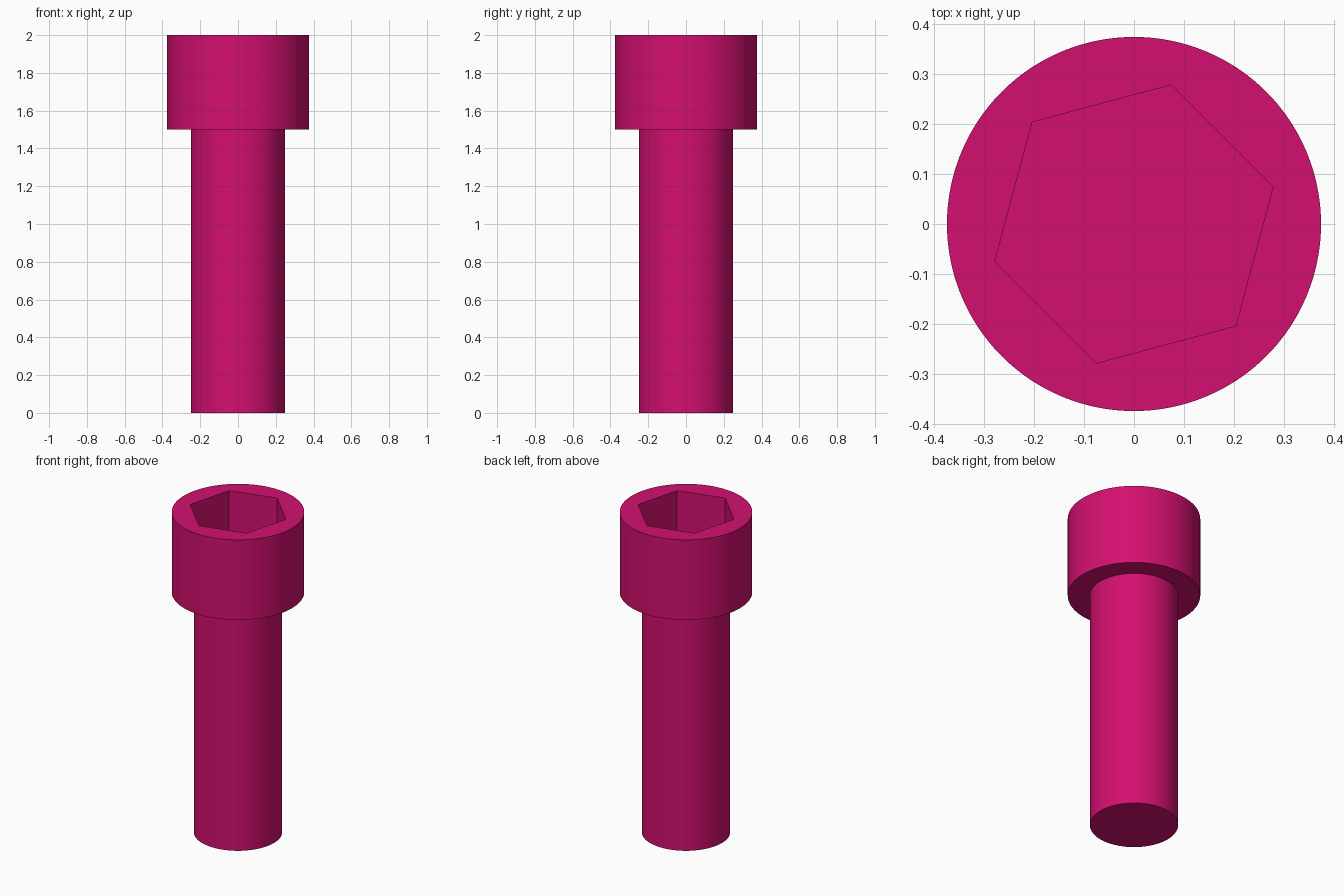
import bpy
import bmesh
import math

cube = bpy.data.objects.get("Cube")
if cube:
    bpy.data.objects.remove(cube, do_unlink=True)

# Single magenta finish
COLOUR = (0.65, 0.005, 0.16, 1.0)
magenta = bpy.data.materials.new("magenta")
magenta.use_nodes = True
magenta.diffuse_color = COLOUR
magenta.node_tree.nodes["Principled BSDF"].inputs["Base Color"].default_value = COLOUR


def turned_solid(name, profile, sides, turn=0.0):
    """Closed solid from a list of (radius, height) rings, bottom to top."""
    bm = bmesh.new()
    rings = []
    for radius, z in profile:
        angles = [turn + math.tau * i / sides for i in range(sides)]
        rings.append([bm.verts.new((radius * math.cos(a), radius * math.sin(a), z))
                      for a in angles])
    for low, high in zip(rings, rings[1:]):
        for i in range(sides):
            j = (i + 1) % sides
            bm.faces.new((low[i], low[j], high[j], high[i]))
    bm.faces.new(rings[0][::-1])
    bm.faces.new(rings[-1])
    mesh = bpy.data.meshes.new(name)
    bm.to_mesh(mesh)
    bm.free()
    mesh.materials.append(magenta)
    obj = bpy.data.objects.new(name, mesh)
    bpy.context.collection.objects.link(obj)
    return obj


# Shank and cylindrical head as one turned body
SHANK_R, HEAD_R, HEAD_Z, TOP_Z = 0.25, 0.375, 1.5, 2.0
bolt = turned_solid("socket_head_bolt",
                    [(SHANK_R, 0), (SHANK_R, HEAD_Z), (HEAD_R, HEAD_Z), (HEAD_R, TOP_Z)],
                    sides=128)

# Hexagonal socket, 0.5 across flats, sunk into the head
SOCKET_DEPTH = 0.35
SOCKET_R = 0.25 / math.cos(math.radians(30))
cutter = turned_solid("socket_cutter",
                      [(SOCKET_R, TOP_Z - SOCKET_DEPTH), (SOCKET_R, TOP_Z + 0.1)],
                      sides=6, turn=math.radians(15))
cutter.hide_render = True

cut = bolt.modifiers.new("hex_socket", "BOOLEAN")
cut.operation = "DIFFERENCE"
cut.solver = "EXACT"
cut.object = cutter

bpy.ops.object.select_all(action="DESELECT")
bolt.select_set(True)
bpy.context.view_layer.objects.active = bolt
bpy.ops.object.modifier_apply(modifier=cut.name)
bpy.data.objects.remove(cutter, do_unlink=True)

# Round walls smooth, rims and socket corners crisp
bpy.ops.object.shade_smooth_by_angle(angle=math.radians(30))
